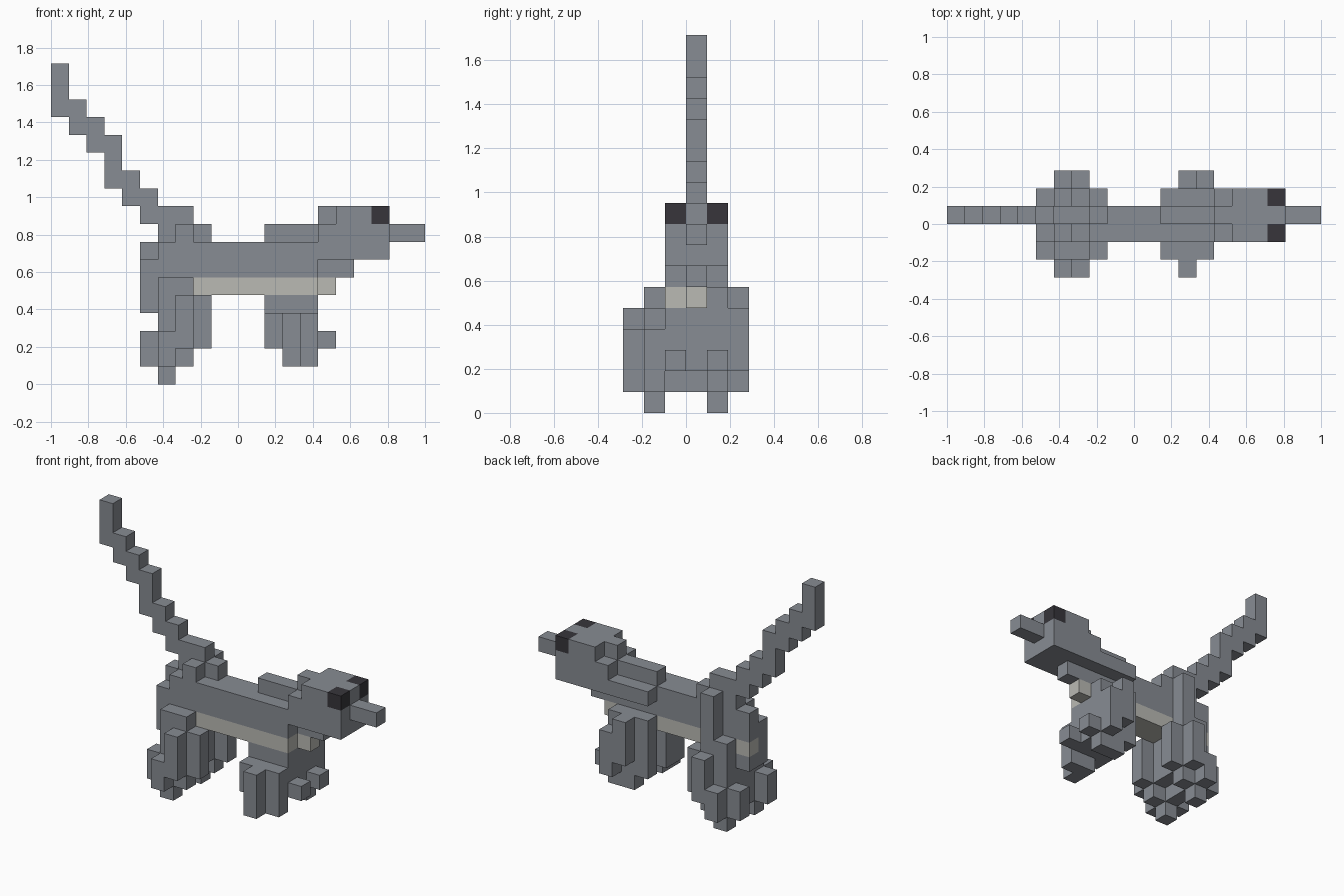
import bpy, bmesh
from mathutils import Vector

cube = bpy.data.objects.get("Cube")
if cube:
    bpy.data.objects.remove(cube, do_unlink=True)

U = 2 / 21  # edge of one block


def material(name, rgb):
    m = bpy.data.materials.new(name)
    m.use_nodes = True
    m.diffuse_color = (*rgb, 1)
    bsdf = next(n for n in m.node_tree.nodes if n.type == 'BSDF_PRINCIPLED')
    bsdf.inputs["Base Color"].default_value = (*rgb, 1)
    bsdf.inputs["Roughness"].default_value = 0.9
    return m


grey = material("slate grey", (0.245, 0.262, 0.292))
cream = material("pale belly", (0.49, 0.49, 0.455))
black = material("eye black", (0.038, 0.036, 0.043))

taken = set()
parts = []


def part(name, mat, *boxes):
    """Fill inclusive block ranges (x0, x1, y0, y1, z0, z1); earlier parts win."""
    cells = {(x, y, z) for a, b, c, d, e, f in boxes
             for x in range(a, b + 1) for y in range(c, d + 1) for z in range(e, f + 1)}
    cells -= taken
    taken.update(cells)
    parts.append((name, mat, cells))


def mirrored(boxes):
    return [(a, b, 5 - d, 5 - c, e, f) for a, b, c, d, e, f in boxes]


# Eyes, head and snout
part("right_eye", black, (18, 18, 2, 2, 9, 9))
part("left_eye", black, (18, 18, 4, 4, 9, 9))
part("snout", grey, (19, 20, 3, 3, 8, 8))
part("head", grey, (15, 18, 2, 4, 7, 8), (16, 18, 2, 4, 9, 9), (15, 15, 3, 3, 9, 9))

# Belly and the pale patch under the tail
part("belly", cream, (8, 14, 2, 3, 5, 5), (15, 15, 3, 3, 5, 5))
part("rump_patch", cream, (5, 5, 3, 3, 5, 5))

# Torso, throat, shoulder ridge and hips
part("torso", grey, (6, 14, 2, 3, 6, 7), (5, 5, 2, 2, 4, 6), (5, 5, 3, 3, 4, 7))
part("throat", grey, (15, 16, 3, 3, 6, 6))
part("shoulder_ridge", grey, (12, 14, 3, 3, 8, 8), (12, 14, 4, 4, 7, 7))
part("hips", grey, (7, 7, 2, 2, 8, 8), (6, 8, 3, 3, 8, 8), (7, 7, 4, 4, 6, 8))

# Tail: one column per step, (lowest, highest) block
steps = [(15, 17), (14, 15), (13, 14), (11, 13), (10, 11), (9, 10), (9, 9), (9, 9)]
part("tail", grey, *[(i, i, 3, 3, lo, hi) for i, (lo, hi) in enumerate(steps)])

# Hind legs
hind = [(6, 6, 0, 0, 1, 2), (7, 7, 0, 0, 2, 4),
        (6, 7, 1, 1, 1, 5), (8, 8, 1, 1, 2, 4), (5, 5, 1, 1, 1, 2), (6, 6, 1, 1, 0, 0),
        (6, 7, 2, 2, 2, 5), (6, 6, 2, 2, 1, 1)]
part("right_hind_leg", grey, *hind)
part("left_hind_leg", grey, *mirrored(hind))

# Front legs, the left one lifted slightly
part("right_front_leg", grey, (13, 13, 0, 0, 1, 3), (12, 14, 1, 1, 2, 3),
     (13, 14, 1, 1, 1, 1), (12, 14, 2, 2, 2, 4), (15, 15, 2, 2, 2, 2))
part("left_front_leg", grey, (13, 13, 5, 5, 3, 5), (14, 14, 5, 5, 2, 4),
     (12, 14, 4, 4, 2, 5), (13, 14, 3, 3, 2, 4), (13, 14, 4, 4, 1, 1),
     (15, 15, 4, 4, 2, 2))

# Build the outer faces of every part
for name, mat, cells in parts:
    bm = bmesh.new()
    for c in cells:
        for axis in range(3):
            for s in (-1, 1):
                near = list(c)
                near[axis] += s
                if tuple(near) in taken:
                    continue
                n, u, v = Vector(), Vector(), Vector()
                n[axis] = s / 2
                u[(axis + 1) % 3] = 0.5
                v[(axis + 2) % 3] = 0.5 * s
                mid = Vector(c) + Vector((-10, -2.5, 0.5)) + n
                corners = (mid - u - v, mid + u - v, mid + u + v, mid - u + v)
                bm.faces.new([bm.verts.new(p * U) for p in corners])
    bmesh.ops.remove_doubles(bm, verts=bm.verts, dist=U / 100)
    bmesh.ops.dissolve_limit(bm, angle_limit=0.01, verts=bm.verts, edges=bm.edges)
    mesh = bpy.data.meshes.new(name)
    bm.to_mesh(mesh)
    bm.free()
    mesh.materials.append(mat)
    bpy.context.collection.objects.link(bpy.data.objects.new(name, mesh))
